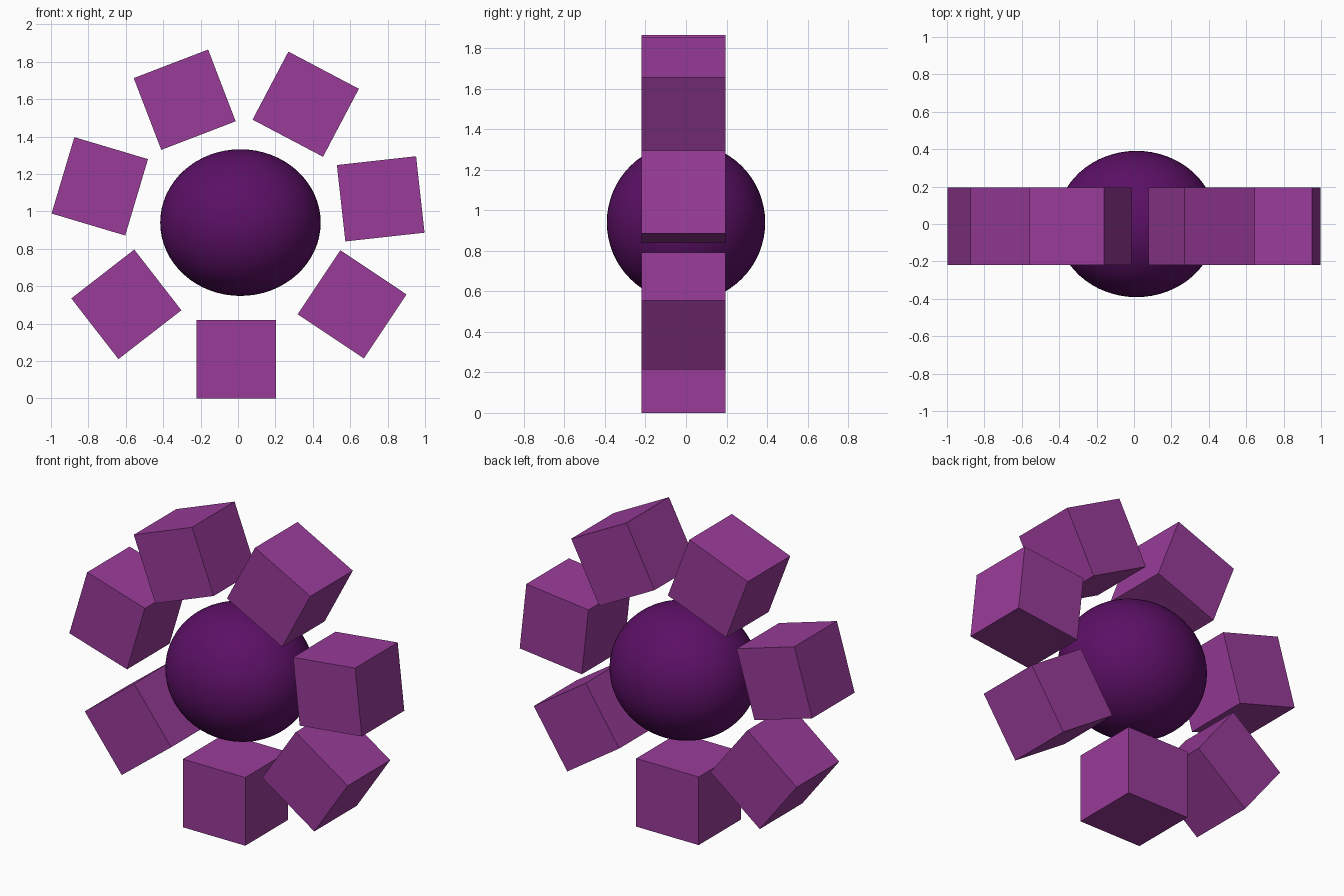
import bpy
import math

if "Cube" in bpy.data.objects:
    bpy.data.objects.remove(bpy.data.objects["Cube"])


def material(name, rgb):
    m = bpy.data.materials.new(name)
    m.diffuse_color = (*rgb, 1.0)
    m.use_nodes = True
    m.node_tree.nodes["Principled BSDF"].inputs["Base Color"].default_value = m.diffuse_color
    return m


violet = material("violet", (0.32, 0.045, 0.32))
deep_purple = material("deep purple", (0.105, 0.005, 0.130))

# Central smooth ball, slightly wider than tall
bpy.ops.mesh.primitive_uv_sphere_add(segments=64, ring_count=32, radius=1,
                                     location=(0.013, 0, 0.94))
ball = bpy.context.object
ball.name = "centre_ball"
ball.scale = (0.429, 0.391, 0.392)
bpy.ops.object.shade_smooth()
ball.data.materials.append(deep_purple)

# Ring of seven tumbled blocks: x, z, tilt in degrees (anticlockwise from front)
blocks = [
    (-0.01, 0.21, 0.0),
    (0.61, 0.503, -33.7),
    (0.763, 1.067, 6.3),
    (0.362, 1.573, -27.8),
    (-0.285, 1.597, 21.0),
    (-0.739, 1.134, 73.4),
    (-0.597, 0.503, 37.8),
]
for i, (x, z, tilt) in enumerate(blocks):
    bpy.ops.mesh.primitive_cube_add(size=1, location=(x, -0.012, z),
                                    rotation=(0, -math.radians(tilt), 0))
    block = bpy.context.object
    block.name = f"ring_block_{i + 1}"
    block.scale = (0.426, 0.414, 0.42 if i == 0 else 0.411)
    block.data.materials.append(violet)
